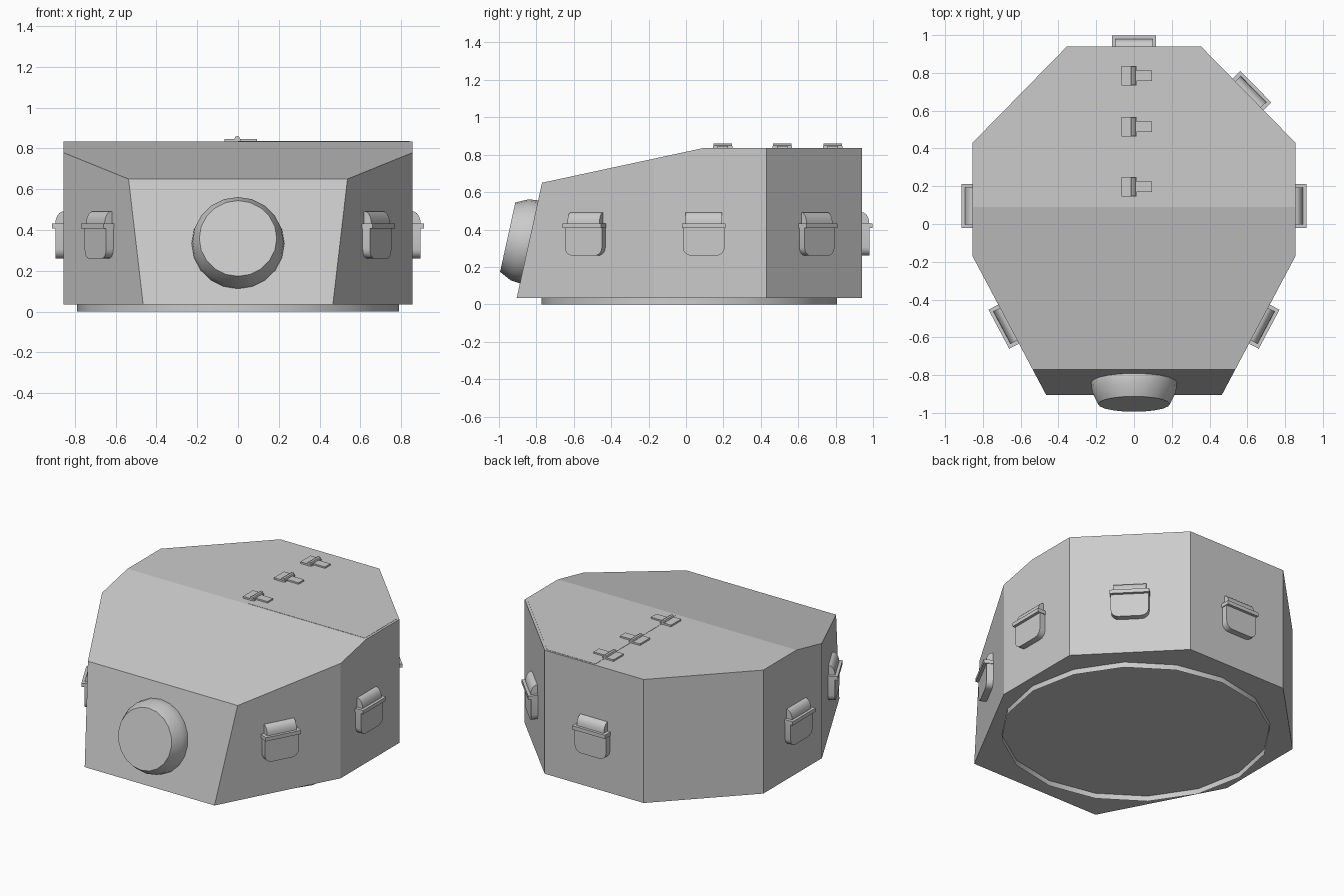
import bpy, bmesh
from math import sin, cos, pi, radians
from mathutils import Matrix, Vector

if "Cube" in bpy.data.objects:
    bpy.data.objects.remove(bpy.data.objects["Cube"])


def finish(name, bm, smooth=False):
    bmesh.ops.recalc_face_normals(bm, faces=bm.faces[:])
    me = bpy.data.meshes.new(name)
    bm.to_mesh(me)
    bm.free()
    ob = bpy.data.objects.new(name, me)
    bpy.context.collection.objects.link(ob)
    if smooth:
        bpy.ops.object.select_all(action='DESELECT')
        ob.select_set(True)
        bpy.context.view_layer.objects.active = ob
        bpy.ops.object.shade_smooth_by_angle(angle=radians(32))
    return ob


def prism(bm, pts, origin, a, b, c, c0, c1):
    """Polygon in the (a, b) plane, extruded along c from c0 to c1."""
    lo, hi = ([bm.verts.new(origin + a * p + b * q + c * d) for p, q in pts]
              for d in (c0, c1))
    bm.faces.new(lo)
    bm.faces.new(hi[::-1])
    for i in range(len(pts)):
        j = (i + 1) % len(pts)
        bm.faces.new((lo[i], lo[j], hi[j], hi[i]))


def rect(x0, x1, y0, y1):
    return [(x0, y0), (x1, y0), (x1, y1), (x0, y1)]


X, Y, Z, O = Vector((1, 0, 0)), Vector((0, 1, 0)), Vector((0, 0, 1)), Vector((0, 0, 0))

# Faceted shell: octagonal prism trimmed by the sloped roof and raked front
half = [(0.465, -0.905), (0.855, -0.17), (0.855, 0.43), (0.355, 0.94)]
plan = half + [(-x, y) for x, y in reversed(half)]
bm = bmesh.new()
prism(bm, plan, O, X, Y, Z, 0.035, 0.835)
for p, q, n in (((0, 0.09, 0.835), (0, -0.77, 0.65), 1),
                ((0, -0.77, 0.65), (0, -0.905, 0.035), 1)):
    d = Vector(q) - Vector(p)
    normal = X.cross(d).normalized()
    if normal.y > 0:
        normal = -normal
    bmesh.ops.bisect_plane(bm, geom=bm.verts[:] + bm.edges[:] + bm.faces[:], dist=1e-5,
                           plane_co=p, plane_no=normal, clear_outer=True)
    bmesh.ops.holes_fill(bm, edges=[e for e in bm.edges if e.is_boundary], sides=0)
bmesh.ops.remove_doubles(bm, verts=bm.verts[:], dist=1e-4)
finish("turret_shell", bm)

# Open ring underneath
bm = bmesh.new()
bmesh.ops.create_cone(bm, cap_ends=False, segments=16, radius1=0.79, radius2=0.79, depth=0.035,
                      matrix=Matrix.Translation((0, 0.017, 0.0175)))
finish("base_ring", bm, True)

# Round boss standing square to the raked front
bm = bmesh.new()
axis = Vector((0, -0.977, 0.214)).normalized()
up = X.cross(axis)
centre = Vector((0, -0.84, 0.334))
N, rings = 20, []
for r, d in ((0.225, -0.02), (0.227, 0.0), (0.222, 0.05), (0.19, 0.116)):
    rings.append([bm.verts.new(centre + axis * d + X * r * cos(2 * pi * i / N)
                               + up * r * sin(2 * pi * i / N)) for i in range(N)])
for lo, hi in zip(rings, rings[1:]):
    for i in range(N):
        bm.faces.new((lo[i], lo[(i + 1) % N], hi[(i + 1) % N], hi[i]))
bm.faces.new(rings[-1])
bm.faces.new(rings[0][::-1])
finish("front_boss", bm, True)


# Side ports: round-cornered flap, projecting lip and rounded hood
def port(name, x, y, nx, ny):
    n = Vector((nx, ny, 0)).normalized()
    u = Z.cross(n)
    o = Vector((x, y, 0))
    bm = bmesh.new()
    r, w, zb = 0.045, 0.112, 0.26
    flap = [(w, 0.41), (-w, 0.41)]
    for s, a0 in ((-1, pi), (1, 1.5 * pi)):
        flap += [(s * (w - r) + r * cos(a0 + k * pi / 8), zb + r + r * sin(a0 + k * pi / 8))
                 for k in range(5)]
    prism(bm, flap, o, u, Z, n, -0.005, 0.04)
    prism(bm, rect(-0.117, 0.117, 0.408, 0.432), o, u, Z, n, -0.005, 0.058)
    hood = [(-0.005, 0.43)] + [(0.04 * cos(k * pi / 12), 0.432 + 0.06 * sin(k * pi / 12))
                               for k in range(7)] + [(-0.005, 0.492)]
    prism(bm, hood, o, n, Z, u, -0.097, 0.097)
    finish(name, bm, True)


for side, s in (("right", 1), ("left", -1)):
    port(side + "_port", s * 0.855, 0.095, s, 0)
    port(side + "_front_port", s * 0.664, -0.53, s * 0.735, -0.39)
port("right_rear_port", 0.604, 0.686, 0.51, 0.5)
port("rear_port", 0, 0.94, 0, 1)

# Nearly flush roof hatch covering the right half
bm = bmesh.new()
hatch = [(0, 0.1), (0.84, 0.1), (0.84, 0.425), (0.345, 0.928), (0, 0.928)]
prism(bm, hatch, O, X, Y, Z, 0.83, 0.8365)
finish("roof_hatch", bm)

# Three hinges along the hatch edge
for i, y in enumerate((0.197, 0.515, 0.785)):
    bm = bmesh.new()
    o = Vector((0, y, 0))
    prism(bm, rect(-0.067, 0.012, -0.052, 0.052), o, X, Y, Z, 0.83, 0.846)
    prism(bm, rect(0.0, 0.094, -0.028, 0.028), o, X, Y, Z, 0.83, 0.846)
    pin = [(-0.004 + 0.013 * cos(k * pi / 4), 0.848 + 0.013 * sin(k * pi / 4)) for k in range(8)]
    prism(bm, pin, o, X, Z, Y, -0.05, 0.05)
    finish(f"hatch_hinge_{i + 1}", bm)
